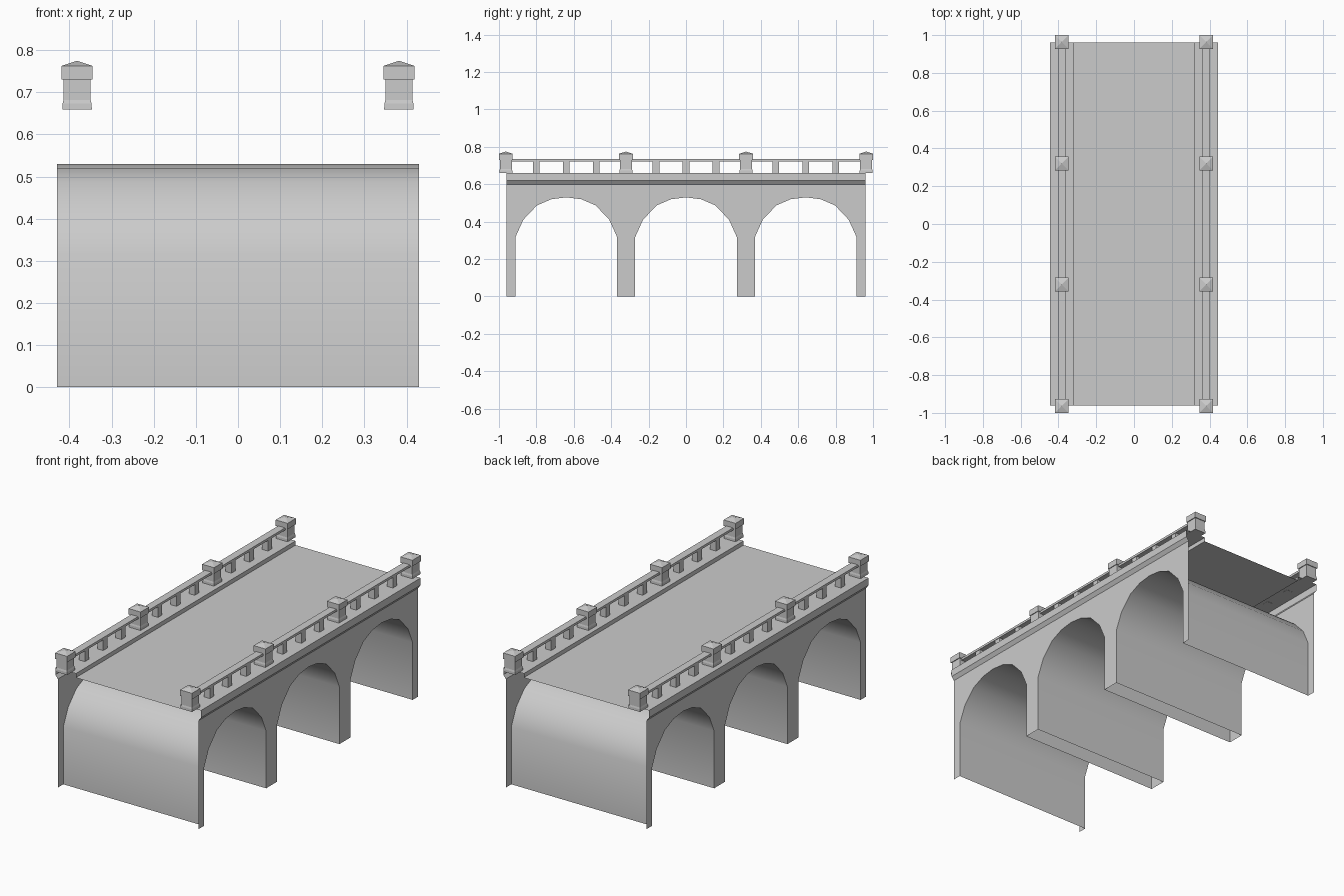
import bpy
import bmesh
import math

cube = bpy.data.objects.get("Cube")
if cube:
    bpy.data.objects.remove(cube)

# Single stone colour
stone = bpy.data.materials.new("grey stone")
stone.use_nodes = True
GREY = (0.6, 0.6, 0.6, 1)
stone.diffuse_color = GREY
stone.node_tree.nodes["Principled BSDF"].inputs["Base Color"].default_value = GREY

HALF_LEN = 0.96
HALF_WIDTH = 0.43
RAIL_X = 0.382
ARCH_CENTRES = (-0.64, 0, 0.64)


def make(name, verts, faces, smooth=False):
    mesh = bpy.data.meshes.new(name)
    mesh.from_pydata(verts, [], faces)
    mesh.materials.append(stone)
    obj = bpy.data.objects.new(name, mesh)
    bpy.context.collection.objects.link(obj)
    if smooth:
        bpy.ops.object.select_all(action="DESELECT")
        obj.select_set(True)
        bpy.context.view_layer.objects.active = obj
        bpy.ops.object.shade_smooth_by_angle(angle=math.radians(35))
    return obj


def sheet(name, near, far, smooth=False):
    """Open surface stretched between two matching profiles."""
    n = len(near)
    faces = [(i, i + 1, n + i + 1, n + i) for i in range(n - 1)]
    return make(name, near + far, faces, smooth)


def stack(name, x, y, rings, tip=None):
    """Square post from (half size, height) rings, closed at both ends."""
    corners = ((-1, -1), (1, -1), (1, 1), (-1, 1))
    verts = [(x + cx * h, y + cy * h, z) for h, z in rings for cx, cy in corners]
    faces = [(3, 2, 1, 0)]
    for r in range(len(rings) - 1):
        for i in range(4):
            a, b = r * 4 + i, r * 4 + (i + 1) % 4
            faces.append((a, b, b + 4, a + 4))
    top = [len(verts) - 4 + i for i in range(4)]
    if tip:
        verts.append((x, y, tip))
        faces += [(top[i], top[(i + 1) % 4], len(verts) - 1) for i in range(4)]
    else:
        faces.append(top)
    return make(name, verts, faces)


# Arch outline: straight legs and a faceted crown
half_arch = [(0.272, 0), (0.272, 0.317), (0.23, 0.41), (0.157, 0.487), (0.08, 0.52)]
arch = [(-y, z) for y, z in half_arch] + [(0, 0.53)] + half_arch[::-1]

# Arch vaults, open at both sides
for i, c in enumerate(ARCH_CENTRES):
    sheet(f"arch_vault_{i + 1}",
          [(-HALF_WIDTH, c + y, z) for y, z in arch],
          [(HALF_WIDTH, c + y, z) for y, z in arch], smooth=True)

# Side walls with the arch openings in their outline
outline = [(-HALF_LEN, 0)]
outline += [(c + y, z) for c in ARCH_CENTRES for y, z in arch]
outline += [(HALF_LEN, 0), (HALF_LEN, 0.6), (-HALF_LEN, 0.6)]
for side, label in ((1, "left"), (-1, "right")):
    face = list(range(len(outline)))[::side]
    make(f"{label}_wall", [(side * HALF_WIDTH, y, z) for y, z in outline], [face])

# Deck with raised kerbs and cornice, one open profile along the bridge
half_deck = [(0.43, 0.6), (0.445, 0.62), (0.445, 0.66), (0.32, 0.66), (0.32, 0.637)]
deck = [(-x, z) for x, z in half_deck] + half_deck[::-1]
sheet("deck_and_kerbs",
      [(x, -HALF_LEN, z) for x, z in deck],
      [(x, HALF_LEN, z) for x, z in deck])

# Balustrades: rails, capped posts and balusters
post = [(0.035, 0.659), (0.0345, 0.673), (0.032, 0.682), (0.032, 0.73),
        (0.0365, 0.73), (0.0365, 0.763)]
for side, label in ((1, "left"), (-1, "right")):
    x = side * RAIL_X
    ring = [(x + dx, z) for dx, z in
            ((0.021, 0.721), (0.021, 0.734), (-0.021, 0.734), (-0.021, 0.721), (0.021, 0.721))]
    sheet(f"{label}_rail",
          [(px, HALF_LEN, z) for px, z in ring],
          [(px, -HALF_LEN, z) for px, z in ring])
    for i in range(4):
        stack(f"{label}_post_{i + 1}", x, (i - 1.5) * 0.642, post, tip=0.775)
    for c in ARCH_CENTRES:
        for k in (-1, 0, 1):
            stack(f"{label}_baluster", x, c + k * 0.16, [(0.018, 0.659), (0.018, 0.722)])
